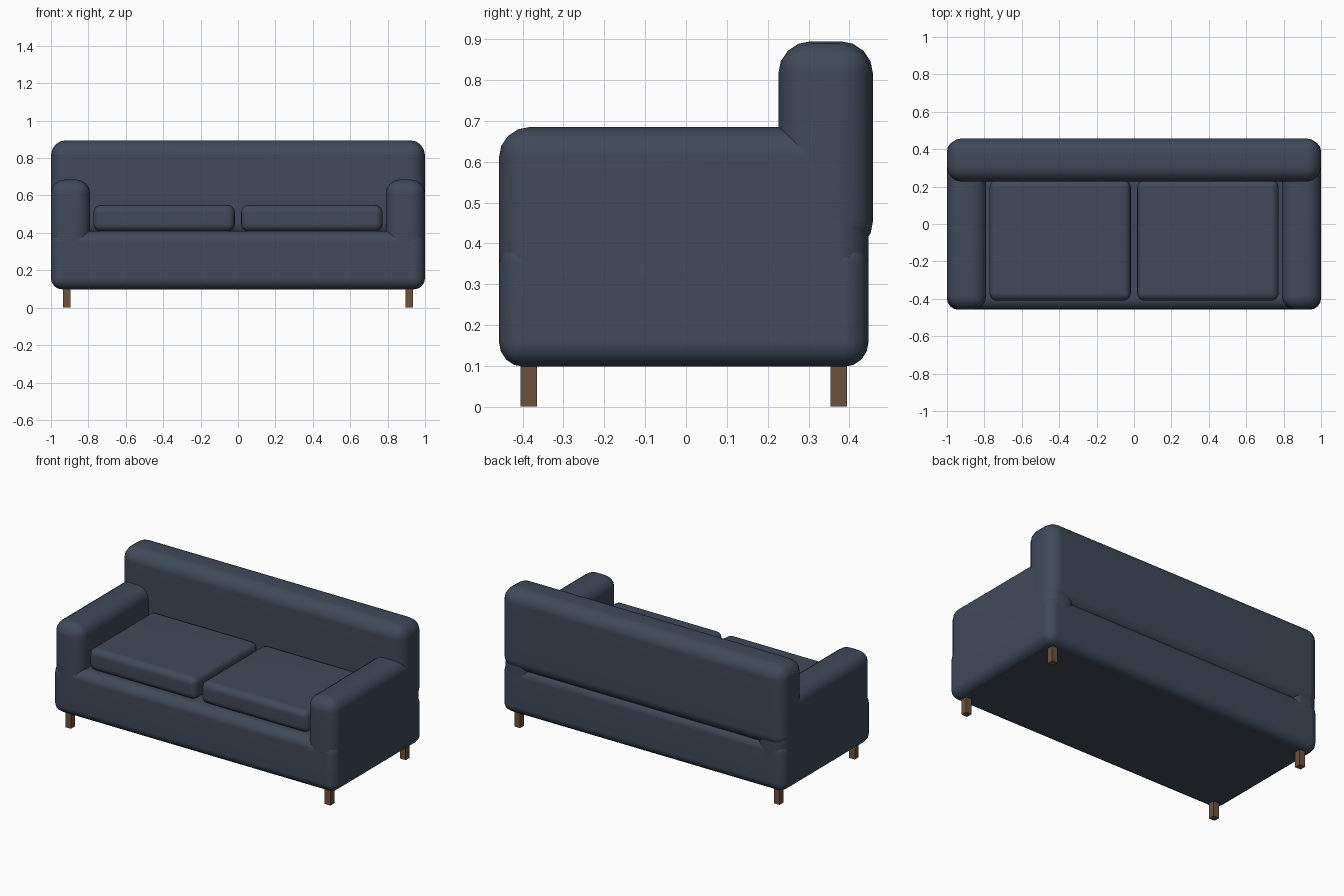
import bpy, bmesh, math

if "Cube" in bpy.data.objects:
    bpy.data.objects.remove(bpy.data.objects["Cube"])


def material(name, rgb):
    m = bpy.data.materials.new(name)
    m.diffuse_color = (*rgb, 1)
    m.use_nodes = True
    m.node_tree.nodes["Principled BSDF"].inputs["Base Color"].default_value = m.diffuse_color
    return m


fabric = material("navy fabric", (0.05, 0.068, 0.10))
wood = material("brown wood", (0.15, 0.085, 0.047))


def box(name, x, y, z, mat, radius=0, segments=4):
    """Box spanning the (min, max) ranges, with optionally rounded edges."""
    bm = bmesh.new()
    bmesh.ops.create_cube(bm, size=1)
    for v in bm.verts:
        for i, (lo, hi) in enumerate((x, y, z)):
            v.co[i] = hi if v.co[i] > 0 else lo
    if radius:
        bmesh.ops.bevel(bm, geom=bm.edges[:], offset=radius, segments=segments,
                        profile=0.5, affect='EDGES', clamp_overlap=True)
        for f in bm.faces:
            f.smooth = True
    me = bpy.data.meshes.new(name)
    bm.to_mesh(me)
    bm.free()
    me.materials.append(mat)
    ob = bpy.data.objects.new(name, me)
    bpy.context.collection.objects.link(ob)
    if radius:
        # keep the large flat faces flat next to the rounded edges
        mod = ob.modifiers.new("flat faces", 'WEIGHTED_NORMAL')
        mod.keep_sharp = True
    return ob


# Upholstered body
box("base", (-1, 1), (-0.458, 0.447), (0.098, 0.41), fabric, 0.06)
box("backrest", (-1, 1), (0.226, 0.458), (0.375, 0.895), fabric, 0.08)

for side, s in (("left", -1), ("right", 1)):
    def span(a, b):
        return tuple(sorted((s * a, s * b)))

    # Armrest and seat cushion
    box(side + "_armrest", span(0.79, 1), (-0.458, 0.447), (0.25, 0.685), fabric, 0.075)
    box(side + "_cushion", span(0.017, 0.773), (-0.41, 0.236), (0.408, 0.549), fabric, 0.04)

    # Legs
    for end, y in (("front", -0.385), ("back", 0.374)):
        box(f"{side}_{end}_leg", span(0.896, 0.936), (y - 0.02, y + 0.02), (0, 0.12), wood)
